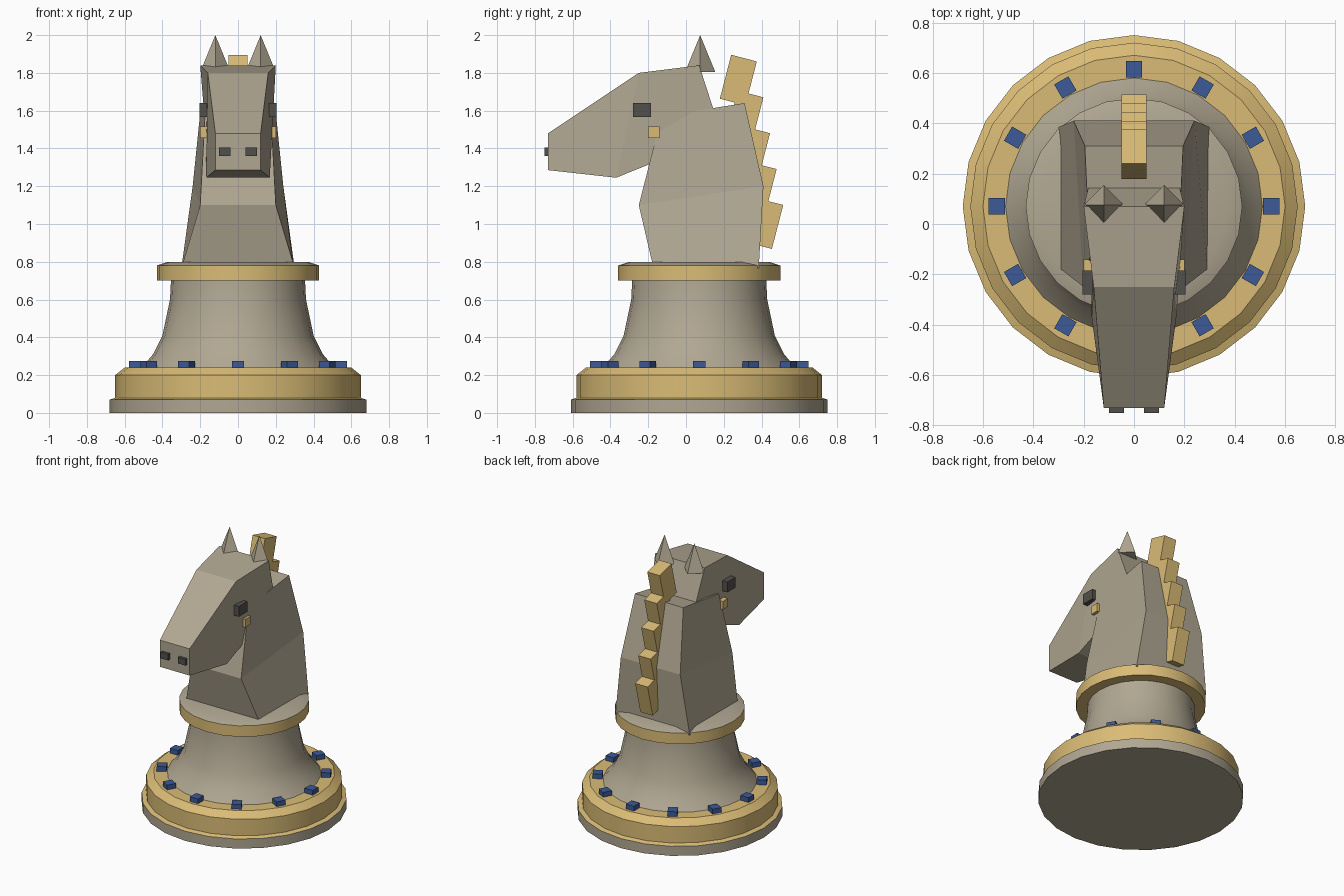
import bpy, bmesh, math
from mathutils import Matrix, Vector

if "Cube" in bpy.data.objects:
    bpy.data.objects.remove(bpy.data.objects["Cube"])


def material(name, rgb):
    m = bpy.data.materials.new(name)
    m.diffuse_color = (*rgb, 1)
    m.use_nodes = True
    m.node_tree.nodes["Principled BSDF"].inputs["Base Color"].default_value = m.diffuse_color
    return m


STONE = material("stone", (0.44, 0.39, 0.29))
GOLD = material("gold", (0.70, 0.50, 0.18))
BLUE = material("blue", (0.045, 0.10, 0.31))
DARK = material("dark_grey", (0.085, 0.08, 0.07))
CY = 0.07  # y of the pedestal axis


def finish(name, bm, *mats):
    bmesh.ops.recalc_face_normals(bm, faces=bm.faces)
    me = bpy.data.meshes.new(name)
    bm.to_mesh(me)
    bm.free()
    for m in mats:
        me.materials.append(m)
    ob = bpy.data.objects.new(name, me)
    bpy.context.collection.objects.link(ob)
    return ob


def box(name, mat, centre, size, rot=Matrix()):
    bm = bmesh.new()
    mtx = Matrix.Translation(centre) @ rot @ Matrix.Diagonal((*size, 1))
    bmesh.ops.create_cube(bm, size=1, matrix=mtx)
    return finish(name, bm, mat)


def loft(name, mat, rings):
    """Four-sided loft; each ring is two (y, z, half_width) edges."""
    bm = bmesh.new()
    loops = []
    for (y0, z0, w0), (y1, z1, w1) in rings:
        pts = [(-w0, y0, z0), (w0, y0, z0), (w1, y1, z1), (-w1, y1, z1)]
        loops.append([bm.verts.new(p) for p in pts])
    for a, b in zip(loops, loops[1:]):
        for i in range(4):
            j = (i + 1) % 4
            bm.faces.new((a[i], a[j], b[j], b[i]))
    bm.faces.new(loops[0])
    bm.faces.new(loops[-1])
    return finish(name, bm, mat)


def lathe(name, profile, sides=24):
    """Closed turned body; each point is (radius, z, colour of the band above)."""
    bm = bmesh.new()
    rings = []
    for r, z, _ in profile:
        rings.append([bm.verts.new((r * math.cos(t), CY + r * math.sin(t), z))
                      for t in (2 * math.pi * i / sides for i in range(sides))])
    for k in range(len(rings) - 1):
        for i in range(sides):
            j = (i + 1) % sides
            f = bm.faces.new((rings[k][i], rings[k][j], rings[k + 1][j], rings[k + 1][i]))
            f.material_index = profile[k][2]
    bm.faces.new(rings[0])
    bm.faces.new(rings[-1])
    ob = finish(name, bm, STONE, GOLD)
    bpy.context.view_layer.objects.active = ob
    ob.select_set(True)
    bpy.ops.object.shade_smooth_by_angle(angle=math.radians(30))
    ob.select_set(False)
    return ob


# Turned pedestal: foot, gold band, flared stem, gold collar
lathe("pedestal", [
    (0.68, 0, 0), (0.68, 0.07, 1), (0.65, 0.08, 1), (0.65, 0.20, 1), (0.60, 0.24, 1),
    (0.51, 0.24, 0), (0.45, 0.31, 0), (0.40, 0.41, 0), (0.36, 0.60, 0), (0.355, 0.70, 1),
    (0.43, 0.70, 1), (0.43, 0.78, 0), (0.37, 0.80, 0)])

# Ring of blue studs
for i in range(12):
    t = math.radians(30 * i)
    box(f"stud_{i + 1}", BLUE,
        (0.545 * math.cos(t), CY + 0.545 * math.sin(t), 0.255), (0.065, 0.065, 0.04),
        Matrix.Rotation(t, 4, 'Z'))

# Neck and head
loft("neck", STONE, [
    ((-0.18, 0.80, 0.29), (0.385, 0.765, 0.30)),
    ((-0.25, 1.10, 0.20), (0.41, 1.20, 0.24)),
    ((-0.13, 1.57, 0.175), (0.31, 1.64, 0.195))])
loft("head", STONE, [
    ((-0.73, 1.285, 0.12), (-0.73, 1.48, 0.12)),
    ((-0.37, 1.245, 0.168), (-0.25, 1.80, 0.16)),
    ((0.19, 1.47, 0.17), (0.07, 1.84, 0.20))])

# Mirrored face parts
for s, side in ((-1, "left"), (1, "right")):
    bm = bmesh.new()
    bmesh.ops.create_cone(bm, cap_ends=True, segments=4, radius1=0.08, radius2=0, depth=0.195,
                          matrix=Matrix.Translation((s * 0.12, 0.075, 1.9025)))
    for v in bm.verts:  # diamond base: one corner facing each axis
        d = Vector((v.co.x - s * 0.12, v.co.y - 0.075))
        if d.length > 0.01:
            if abs(d.x) > 0.02 and abs(d.y) > 0.02:
                d.rotate(Matrix.Rotation(math.pi / 4, 2))
            v.co.x, v.co.y = s * 0.12 + d.x, 0.075 + d.y
    finish(f"ear_{side}", bm, STONE)
    box(f"eye_{side}", DARK, (s * 0.185, -0.233, 1.603), (0.04, 0.095, 0.075))
    box(f"cheek_stud_{side}", GOLD, (s * 0.18, -0.17, 1.485), (0.04, 0.06, 0.06))
    box(f"nostril_{side}", DARK, (s * 0.07, -0.735, 1.383), (0.06, 0.03, 0.046))

# Stepped mane of tilted blocks
for i in range(5):
    box(f"mane_block_{i + 1}", GOLD, (0, 0.277 + 0.035 * i, 1.762 - 0.19 * i),
        (0.10, 0.14, 0.24), Matrix.Rotation(math.radians(-14.5), 4, 'X'))
